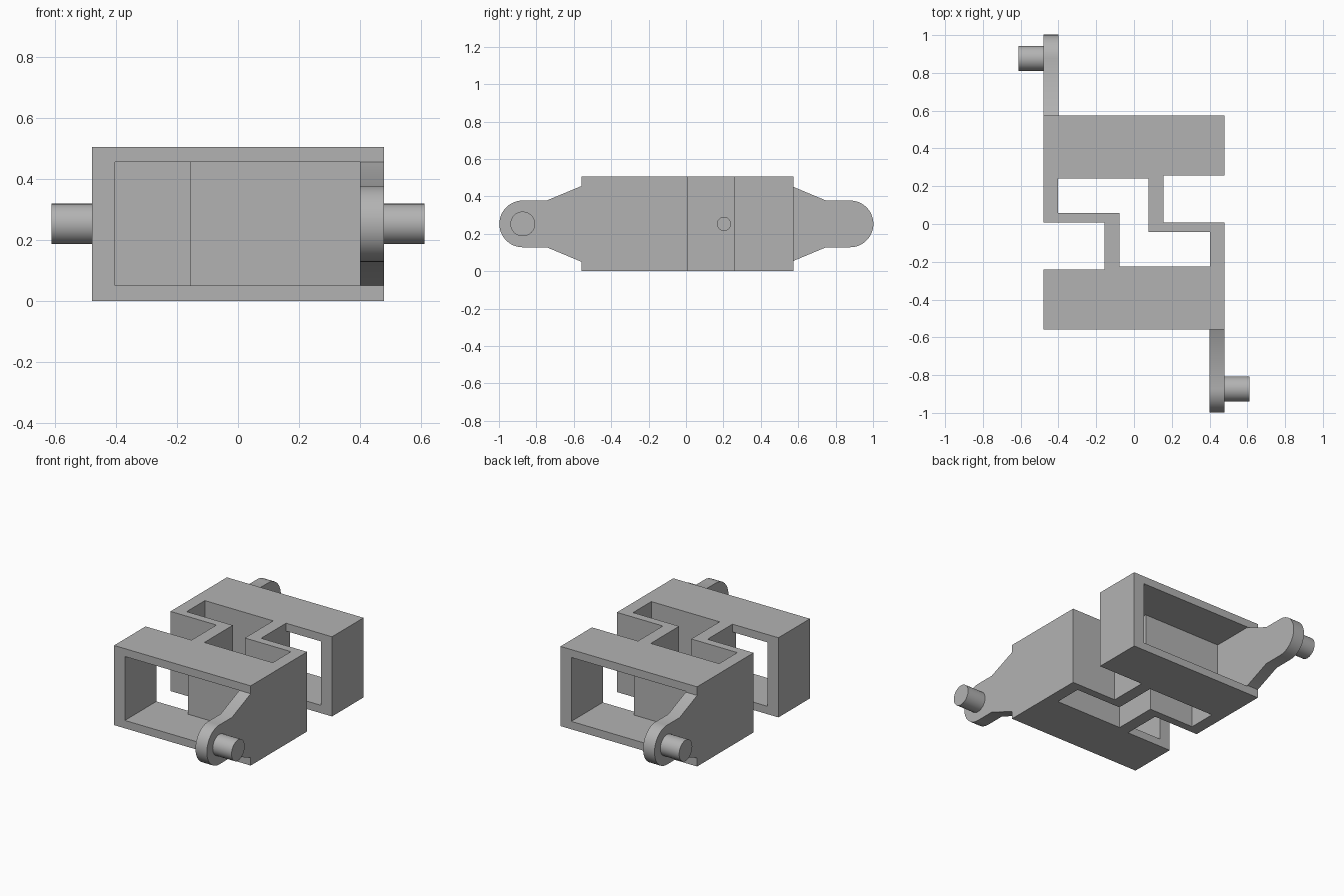
import bpy, bmesh, math
from mathutils import Vector, Matrix

cube = bpy.data.objects.get("Cube")
if cube:
    bpy.data.objects.remove(cube, do_unlink=True)

grey = bpy.data.materials.new("matte_grey")
grey.use_nodes = True
colour = (0.45, 0.45, 0.45, 1)
grey.diffuse_color = colour
grey.node_tree.nodes["Principled BSDF"].inputs["Base Color"].default_value = colour

H = 0.506           # body height
MID = H / 2
BODY_Y = 0.008      # turning centre of the body
LUG_Y = 0.002       # turning centre of the lugs
HALF_X = 0.48


def make_object(name, bm):
    bmesh.ops.recalc_face_normals(bm, faces=bm.faces)
    mesh = bpy.data.meshes.new(name)
    bm.to_mesh(mesh)
    bm.free()
    mesh.materials.append(grey)
    obj = bpy.data.objects.new(name, mesh)
    bpy.context.collection.objects.link(obj)
    return obj


def half_turn(bm, centre_y):
    pivot = Vector((0, centre_y, 0))
    bmesh.ops.rotate(bm, verts=bm.verts, cent=pivot, matrix=Matrix.Rotation(math.pi, 3, 'Z'))


def box(x0, x1, y0, y1, z0, z1):
    bm = bmesh.new()
    size = Matrix.Diagonal((x1 - x0, y1 - y0, z1 - z0, 1))
    place = Matrix.Translation(((x0 + x1) / 2, (y0 + y1) / 2, (z0 + z1) / 2))
    bmesh.ops.create_cube(bm, size=1, matrix=place @ size)
    return bm


def rod(x0, x1, y, radius):
    bm = bmesh.new()
    place = Matrix.Translation(((x0 + x1) / 2, y, MID)) @ Matrix.Rotation(math.pi / 2, 4, 'Y')
    bmesh.ops.create_cone(bm, cap_ends=True, segments=48, radius1=radius, radius2=radius,
                          depth=x1 - x0, matrix=place)
    return bm


def lug():
    # tapered arm with a rounded end, drawn in side profile
    cy, r = -0.873, 0.125
    outline = [(-0.558, 0.203), (-0.745, r)]
    for i in range(25):
        a = math.pi / 2 + math.pi * i / 24
        outline.append((cy + r * math.cos(a), r * math.sin(a)))
    outline += [(-0.745, -r), (-0.558, -0.203)]
    bm = bmesh.new()
    face = bm.faces.new([bm.verts.new((0.4, y, MID + z)) for y, z in outline])
    grown = bmesh.ops.extrude_face_region(bm, geom=[face])["geom"]
    moved = [v for v in grown if isinstance(v, bmesh.types.BMVert)]
    bmesh.ops.translate(bm, verts=moved, vec=(HALF_X - 0.4, 0, 0))
    return bm


# Body block, carved into two open boxes joined by cranked walls
body = make_object("hinge_body", box(-HALF_X, HALF_X, -0.558, 0.574, 0, H))


def carve(name, bm):
    cutter = make_object(name, bm)
    cutter.hide_render = True
    mod = body.modifiers.new(name, 'BOOLEAN')
    mod.operation = 'DIFFERENCE'
    mod.solver = 'EXACT'
    mod.object = cutter
    bpy.context.view_layer.objects.active = body
    bpy.ops.object.modifier_apply(modifier=name)
    bpy.data.objects.remove(cutter, do_unlink=True)


carve("centre_slot", box(-0.078, 0.078, -0.226, 0.242, -0.1, 0.7))
cuts = {
    "side_notch": lambda: box(-0.7, -0.157, -0.242, BODY_Y, -0.1, 0.7),
    "slot_arm": lambda: box(0, 0.402, -0.226, -0.043, -0.1, 0.7),
    "box_cavity": lambda: box(-0.404, 0.402, -0.7, -0.28, 0.05, 0.456),
    "box_window": lambda: box(-0.404, -0.157, -0.32, -0.2, 0.05, 0.456),
    "wall_hole": lambda: rod(-0.25, -0.04, -0.187, 0.035),
}
for name, build in cuts.items():
    for turned in (False, True):
        bm = build()
        if turned:
            half_turn(bm, BODY_Y)
        carve(name, bm)

# Lugs and pins at both ends
parts = [body]
for end, turned in (("front", False), ("back", True)):
    for name, bm in (("lug", lug()), ("pin", rod(HALF_X, 0.612, -0.873, 0.066))):
        if turned:
            half_turn(bm, LUG_Y)
        parts.append(make_object(end + "_" + name, bm))

bpy.ops.object.select_all(action='DESELECT')
for obj in parts:
    obj.select_set(True)
bpy.context.view_layer.objects.active = body
bpy.ops.object.shade_smooth_by_angle(angle=math.radians(30))
